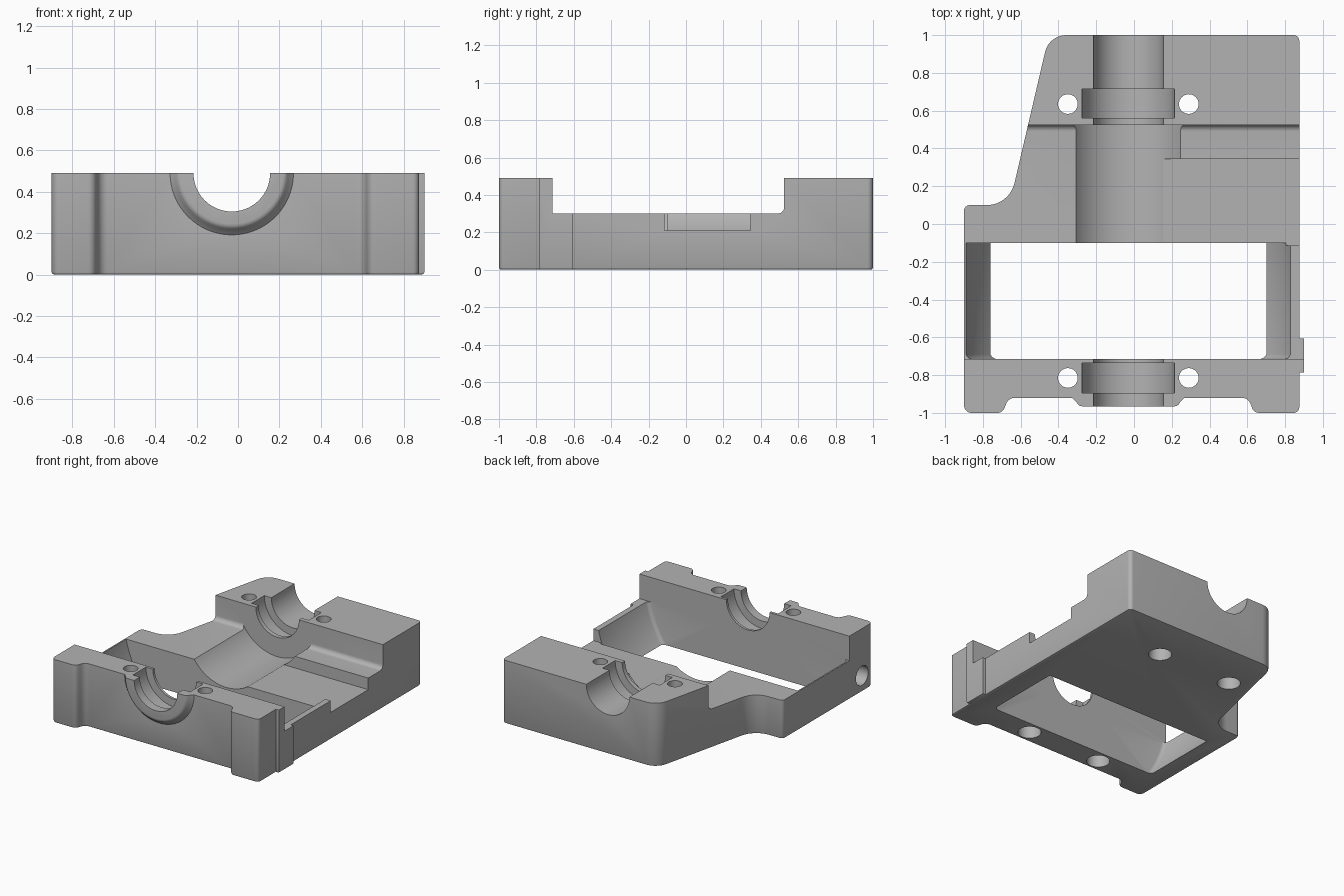
import bpy, bmesh, math
from mathutils import Vector, Matrix

if "Cube" in bpy.data.objects:
    bpy.data.objects.remove(bpy.data.objects["Cube"])

AXIS_X, TOP = -0.03, 0.49  # shaft axis lies on the top face

gray = bpy.data.materials.new("cast_gray")
gray.diffuse_color = (0.45, 0.45, 0.45, 1)
gray.use_nodes = True
gray.node_tree.nodes["Principled BSDF"].inputs["Base Color"].default_value = gray.diffuse_color


def finish(bm, name):
    bmesh.ops.recalc_face_normals(bm, faces=bm.faces)
    me = bpy.data.meshes.new(name)
    bm.to_mesh(me)
    bm.free()
    ob = bpy.data.objects.new(name, me)
    me.materials.append(gray)
    bpy.context.collection.objects.link(ob)
    return ob


def rounded(corners, steps=8):
    """Polygon from (x, y, radius) corners."""
    out = []
    n = len(corners)
    for i, (x, y, r) in enumerate(corners):
        p = Vector((x, y))
        if r == 0:
            out.append(p)
            continue
        a = (Vector(corners[i - 1][:2]) - p).normalized()
        b = (Vector(corners[(i + 1) % n][:2]) - p).normalized()
        half = a.angle(b) / 2
        c = p + (a + b).normalized() * (r / math.sin(half))
        start = p + a * (r / math.tan(half)) - c
        end = p + b * (r / math.tan(half)) - c
        turn = math.atan2(start.x * end.y - start.y * end.x, start.dot(end))
        for k in range(steps + 1):
            out.append(c + Matrix.Rotation(turn * k / steps, 2) @ start)
    return out


def prism(name, pts, vec, place, bevel=0):
    """Extrude a closed outline; place maps a 2D point to 3D."""
    bm = bmesh.new()
    base = bm.faces.new([bm.verts.new(place(p)) for p in pts])
    ext = bmesh.ops.extrude_face_region(bm, geom=[base], use_keep_orig=True)
    bmesh.ops.translate(bm, vec=vec,
                        verts=[v for v in ext["geom"] if isinstance(v, bmesh.types.BMVert)])
    if bevel:
        bmesh.ops.bevel(bm, geom=list(base.edges), offset=bevel, segments=2,
                        profile=0.5, affect='EDGES')
    return finish(bm, name)


def box(name, lo, hi):
    pts = [(lo[0], lo[1]), (hi[0], lo[1]), (hi[0], hi[1]), (lo[0], hi[1])]
    return prism(name, pts, (0, 0, hi[2] - lo[2]), lambda p: (p[0], p[1], lo[2]))


def lathe(name, profile, origin, axis, segs):
    """Revolve (distance, radius) pairs around an axis; both ends are capped."""
    bm = bmesh.new()
    rot = Vector((0, 0, 1)).rotation_difference(Vector(axis)).to_matrix()
    rings = []
    for d, r in profile:
        rings.append([bm.verts.new(Vector(origin) + rot @ Vector(
            (r * math.cos(2 * math.pi * k / segs), r * math.sin(2 * math.pi * k / segs), d)))
            for k in range(segs)])
    for a, b in zip(rings, rings[1:]):
        for k in range(segs):
            j = (k + 1) % segs
            bm.faces.new((a[k], a[j], b[j], b[k]))
    bm.faces.new(rings[0])
    bm.faces.new(rings[-1])
    return finish(bm, name)


def combine(ob, tool, op='DIFFERENCE'):
    mod = ob.modifiers.new("cut", 'BOOLEAN')
    mod.operation, mod.solver, mod.object = op, 'EXACT', tool
    bpy.context.view_layer.objects.active = ob
    bpy.ops.object.modifier_apply(modifier=mod.name)
    bpy.data.objects.remove(tool, do_unlink=True)


# Housing block: plan outline, made tall and trimmed to height later
outline = rounded([
    (-.9, -1, .04), (-.695, -1, .04), (-.665, -.92, .05),
    (.605, -.92, .05), (.635, -1, .04), (.875, -1, .03),
    (.875, -.785, 0), (.9, -.785, 0), (.9, -.605, 0), (.875, -.605, 0),
    (.875, 1, .03), (-.45, 1, .115), (-.66, .1, .15), (-.9, .1, .03)])
housing = prism("bearing_housing", outline, (0, 0, .6),
                lambda p: (p[0], p[1], 0), bevel=.012)

# Raised collar around the front bore
collar = lathe("collar", [(-.8, .3), (-.918, .3), (-.928, .29), (-.94, .277),
                          (-.955, .267), (-.963, .257), (-.965, .245)],
               (AXIS_X, 0, TOP), (0, 1, 0), 96)
combine(housing, collar, 'UNION')
combine(housing, box("top_trim", (-1.2, -1.2, TOP), (1.2, 1.2, 1.2)))

# Sunken deck between the bearing walls, filleted at the back wall
deck = rounded([(-.715, .3, 0), (.525, .3, .035), (.525, .7, 0), (-.715, .7, 0)])
combine(housing, prism("deck_cut", deck, (2.4, 0, 0), lambda p: (-1.2, p[0], p[1])))

# Shaft bores, bearing grooves, wheel opening and central trough in one turning
turning = [(-1.1, .185), (-.895, .185), (-.895, .245), (-.735, .245), (-.735, .185),
           (-.715, .185), (-.715, .85), (-.712, .862), (-.704, .872), (-.69, .88),
           (-.1, .88), (-.1, .335), (.525, .335), (.525, .185), (.56, .185),
           (.56, .245), (.715, .245), (.715, .185), (1.1, .185)]
combine(housing, lathe("shaft_cut", turning, (AXIS_X, 0, TOP), (0, 1, 0), 128))

# Lower side notch in the deck
combine(housing, box("notch_cut", (0, -.115, .21), (1.2, .345, .7)))

# Bolt holes, counterbored from below
for x in (-.35, .29):
    for y in (-.815, .635):
        combine(housing, lathe("bolt_cut", [(-.1, .083), (.15, .083), (.15, .052), (.7, .052)],
                               (x, y, 0), (0, 0, 1), 32))

# Blind hole in the left side
combine(housing, lathe("side_cut", [(-.1, .075), (.2, .075)], (-.9, -.87, .125), (1, 0, 0), 32))

# Smooth curved walls, crisp edges
bpy.ops.object.select_all(action='DESELECT')
housing.select_set(True)
bpy.context.view_layer.objects.active = housing
bpy.ops.object.shade_smooth_by_angle(angle=math.radians(30))
